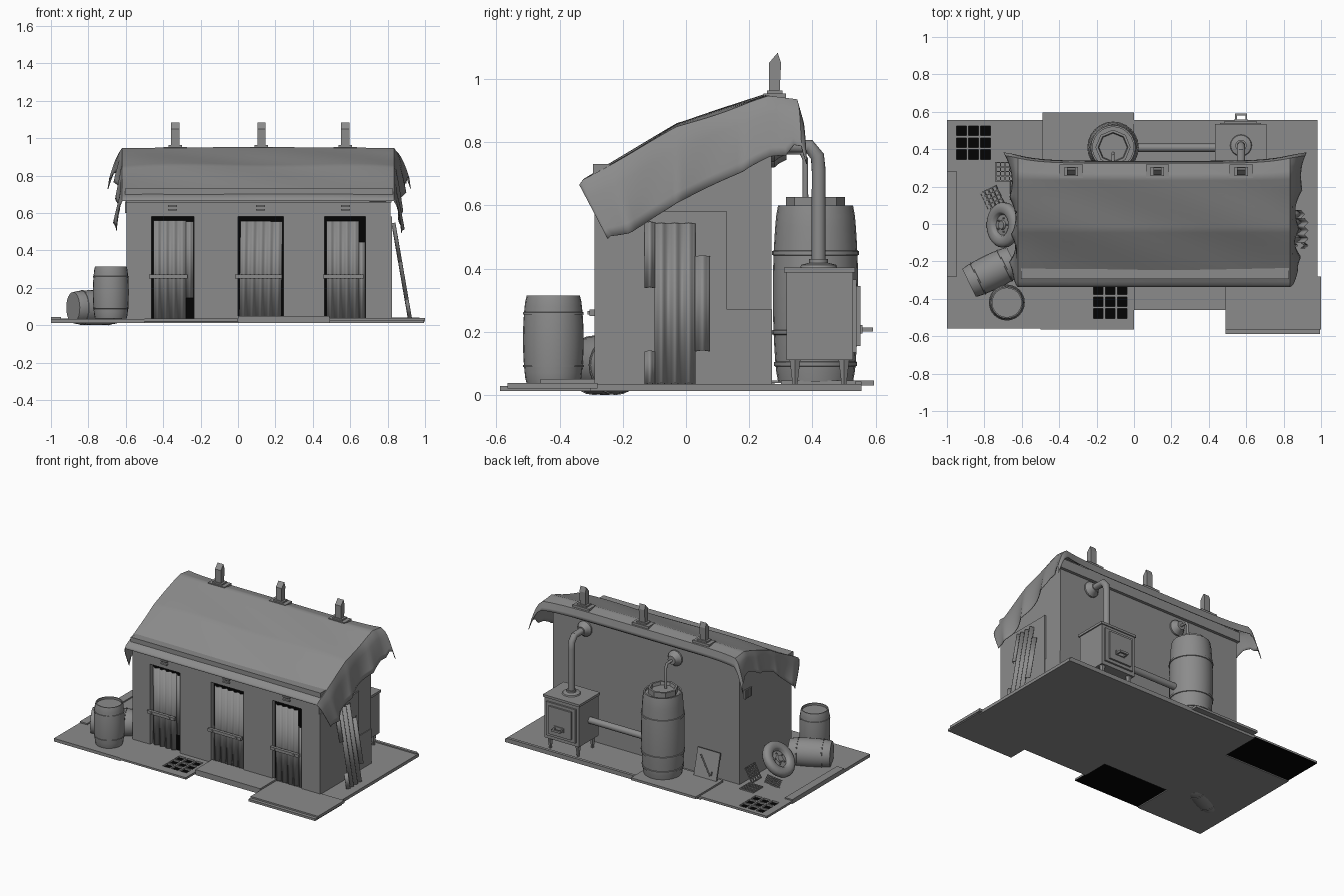
import bpy, bmesh, math
from mathutils import Matrix, Vector

if "Cube" in bpy.data.objects:
    bpy.data.objects.remove(bpy.data.objects["Cube"])

T = Matrix.Translation
def R(deg, axis): return Matrix.Rotation(math.radians(deg), 4, axis)

def material(name, v):
    m = bpy.data.materials.new(name)
    m.diffuse_color = (v, v, v, 1)
    m.use_nodes = True
    m.node_tree.nodes["Principled BSDF"].inputs["Base Color"].default_value = m.diffuse_color
    return m
dark, grey = material("dark_void", .001), material("weathered_grey", .26)

def smooth(o, angle=35):
    bpy.ops.object.select_all(action='DESELECT')
    o.select_set(True); bpy.context.view_layer.objects.active = o
    bpy.ops.object.shade_smooth_by_angle(angle=math.radians(angle))

def finish(name, bm, mat=None, angle=None, paint=grey):
    if mat is not None:
        bm.transform(mat)
    bmesh.ops.recalc_face_normals(bm, faces=bm.faces)
    me = bpy.data.meshes.new(name)
    bm.to_mesh(me); bm.free()
    me.materials.append(paint)
    o = bpy.data.objects.new(name, me)
    bpy.context.collection.objects.link(o)
    if angle:
        smooth(o, angle)
    return o

def boxes(name, specs, mat=None, paint=grey):
    # each spec: x0, x1, y0, y1, z0, z1
    bm = bmesh.new()
    for x0, x1, y0, y1, z0, z1 in specs:
        m = T(((x0+x1)/2, (y0+y1)/2, (z0+z1)/2)) @ Matrix.Diagonal((x1-x0, y1-y0, z1-z0, 1))
        bmesh.ops.create_cube(bm, size=1, matrix=m)
    return finish(name, bm, mat, None, paint)

def extrude(name, pts, vec):
    bm = bmesh.new()
    f = bm.faces.new([bm.verts.new(p) for p in pts])
    r = bmesh.ops.extrude_face_region(bm, geom=[f])
    bmesh.ops.translate(bm, vec=vec, verts=[v for v in r['geom'] if isinstance(v, bmesh.types.BMVert)])
    return finish(name, bm)

def lathe(name, prof, mat, segs=24, angle=35):
    bm = bmesh.new()
    vs = [bm.verts.new((r, 0, z)) for r, z in prof]
    es = [bm.edges.new(p) for p in zip(vs, vs[1:])]
    bmesh.ops.spin(bm, geom=vs+es, axis=(0, 0, 1), cent=(0, 0, 0), steps=segs, angle=2*math.pi)
    bmesh.ops.remove_doubles(bm, verts=bm.verts, dist=1e-5)
    return finish(name, bm, mat, angle)

def pipe(name, pts, r):
    cu = bpy.data.curves.new(name, 'CURVE'); cu.dimensions = '3D'
    s = cu.splines.new('POLY'); s.points.add(len(pts)-1)
    for p, c in zip(s.points, pts):
        p.co = (*c, 1)
    cu.bevel_depth = r; cu.bevel_resolution = 6; cu.use_fill_caps = True
    cu.materials.append(grey)
    o = bpy.data.objects.new(name, cu)
    bpy.context.collection.objects.link(o)
    bpy.ops.object.select_all(action='DESELECT')
    o.select_set(True); bpy.context.view_layer.objects.active = o
    bpy.ops.object.convert(target='MESH')
    smooth(bpy.context.object, 40)

def sheet(name, w, h, waves, mat, amp=0.007):
    # corrugated strip: width on x, ridges on z
    bm = bmesh.new(); n = waves*8
    cols = [[bm.verts.new((w*i/n, amp*math.cos(2*math.pi*i/8), z)) for z in (0, h)] for i in range(n+1)]
    for a, b in zip(cols, cols[1:]):
        bm.faces.new((a[0], b[0], b[1], a[1]))
    o = finish(name, bm, mat, 30)
    o.modifiers.new("thick", 'SOLIDIFY').thickness = 0.004

def lattice(name, x0, x1, y0, y1, z0, z1, gx, gy, n, pitch, hole, mat=None):
    def gaps(a, b, g):
        starts = [a] + [g+k*pitch+hole for k in range(n)]
        return zip(starts, [g+k*pitch for k in range(n)] + [b])
    boxes(name, [(a, b, y0, y1, z0, z1) for a, b in gaps(x0, x1, gx)] +
                [(x0, x1, a, b, z0, z1) for a, b in gaps(y0, y1, gy)], mat)

# paved base with two drain bays and a front step notch
outline = [(-1, -.56), (-.5, -.56), (-.5, -.28), (0, -.28), (0, -.46), (.98, -.46),
           (.98, .555), (-.5, .555), (-.5, .28), (-1, .28)]
extrude("base_plate", [(x, y, .013) for x, y in outline], (0, 0, .021))
lattice("front_drain_slab", -.5, 0, -.565, -.28, .022, .0345, -.217, -.505, 3, .064, .052)
lattice("rear_drain_slab", -1, -.5, .28, .555, .022, .0345, -.948, .345, 3, .064, .052)
for n, b in (("front", (-.5, 0, -.56, -.28)), ("rear", (-1, -.5, .28, .555))):
    boxes(n + "_drain_pit", [(*b, .02, .023)], None, dark)
boxes("front_step", [(0, .49, -.46, -.28, .02, .05)])
boxes("right_front_slab", [(.49, 1, -.565, -.28, .02, .038), (.49, .995, -.588, -.3, .013, .028)])
boxes("back_slab", [(-.49, 0, .3, .595, .03, .046)])
boxes("side_curbs", [(-1, -.945, -.28, .28, .03, .043), (.0, .97, .535, .555, .03, .042)])

# building shell, with door recesses cut in
X0, X1 = -.595, .815
wall = extrude("building", [(X0, -.29, .03), (X0, .27, .03), (X0, .27, .935), (X0, -.29, .68)], (X1-X0, 0, 0))
doors = [(-.462, -.235), (.0, .243), (.463, .682)]
cut = boxes("door_cutter", [(a, b, -.4, -.22, .034, .582) for a, b in doors])
cut.hide_render = True; cut.hide_viewport = True
m = wall.modifiers.new("doors", 'BOOLEAN'); m.object = cut; m.solver = 'EXACT'
boxes("door_voids", [(a, b, -.26, -.2205, .034, .582) for a, b in doors], None, dark)
boxes("right_wall_panels", [(.81, .824, -.29, .13, .03, .58), (.81, .82, .13, .272, .03, .27)])
boxes("rear_fascia", [(X0-.01, X1+.01, .265, .29, .85, .915)])
boxes("front_roof_plank", [(-.605, .83, -.295, -.235, .685, .731), (-.6, .82, -.305, -.28, .655, .69)])

# corrugated doors with torn corners, and their bars
sheet("door_left", .175, .525, 4, T((-.452, -.277, .036)))
sheet("door_left_patch", .042, .41, 1, T((-.279, -.275, .145)))
sheet("door_middle", .225, .522, 5, T((.006, -.277, .036)) @ R(.8, 'Y'))
sheet("door_right", .175, .52, 4, T((.472, -.277, .036)))
sheet("door_right_patch", .035, .41, 1, T((.645, -.275, .036)))
for x0, x1 in ((-.475, -.27), (-.015, .235), (.455, .67)):
    boxes("door_bar", [(x0, x1, -.306, -.286, .25, .27), (x0+.03, x0+.04, -.311, -.3, .254, .266),
                       (x1-.04, x1-.03, -.311, -.3, .254, .266)])
for x in (-.35, .12, .575):
    boxes("front_vent", [(x-.024, x+.024, -.304, -.28, z, z+.01) for z in (.612, .632)])
boxes("left_wall_vent", [(X0-.01, X0+.01, y, y+.011, .6, .66) for y in (.15, .17, .19, .21)])

# draped tarp: roof profile swept along x with hanging flaps on both ends
prof = [(-.338, .665), (-.325, .683), (-.03, .856), (.25, .951), (.325, .936), (.338, .88)]
rows = []
for (a, b), (c, d) in zip(prof, prof[1:]):
    k = max(2, int(math.hypot(c-a, d-b) / .018))
    rows += [(a+(c-a)*i/k, b+(d-b)*i/k) for i in range(k)]
rows.append(prof[-1])
NF, NT = 7, 30
def tarp_point(j, y, z):
    t = (y + .338) / .676                          # 0 front, 1 rear
    rear = max(0, t-.8)*5
    if NF <= j <= NF+NT:
        u = (j-NF) / NT
        edge = abs(2*u-1)**6
        x = -.62 + 1.455*u
        z += .004*math.sin(9*u+14*y)*math.sin(math.pi*t) - .01*edge*math.sin(math.pi*t)
        return x, y + .03*edge*rear, z
    left = j < NF
    f = (NF-j)/NF if left else (j-NF-NT)/NF
    length = .16 - .03*t if left else .175 + .06*math.sin(math.pi*t**.8)
    if t > .93: length = .15
    fold = 1 - 2*abs(math.sin(y*15 + (1 if left else .4)))     # sharp pleats
    out = .02 + .02*(1-t)**3 + .05*t**4 if left else .03 + .025*(1-t)**3 + .065*t**4
    x = f**.6*out + .013*f*fold
    z -= f*length + .004*f*fold + .01*math.sin(math.pi*t)
    y += f*.09*max(0, 1-t*2.2) + rear*(.03 + .015*f**.5)
    return (-.62-x if left else .835+x), y, z
bm = bmesh.new()
grid = [[bm.verts.new(tarp_point(j, y, z)) for j in range(2*NF+NT+1)] for y, z in rows]
for a, b in zip(grid, grid[1:]):
    for i in range(len(a)-1):
        bm.faces.new((a[i], a[i+1], b[i+1], b[i]))
tarp = finish("roof_tarp", bm, None, 40)
tarp.modifiers.new("cloth", 'SOLIDIFY').thickness = 0.004

# roof chimneys with slanted caps
for x in (-.335, .125, .573):
    boxes("chimney_base", [(x-.062, x+.062, .245, .317, .938, .954), (x-.036, x+.036, .256, .306, .95, .964)])
    extrude("chimney", [(x-.022, y, z) for y, z in ((.262, .95), (.262, 1.05), (.29, 1.083),
            (.301, 1.05), (.296, .95))], (.044, 0, 0))

# barrels with raised hoops
def barrel(name, r, h, mat, hoops=(.2, .8)):
    ts = [(i/16, 0) for i in range(1, 16) if all(abs(i/16-c) > .03 for c in hoops)]
    for c in hoops:
        ts += [(c-.014, 0), (c-.011, .035), (c+.011, .035), (c+.014, 0)]
    p = [(0, 0), (.86*r, 0)]
    p += [(r*(.87 + .11*math.sin(math.pi*t)**.7 + b), h*t) for t, b in sorted(ts)]
    p += [(.86*r, h), (.79*r, h), (.79*r, h-.014), (0, h-.014)]
    lathe(name, p, mat)
barrel("standing_barrel", .098, .278, T((-.68, -.42, .036)))
barrel("fallen_barrel", .096, .265, T((-.882, -.315, .094)) @ R(26, 'Z') @ R(90, 'Y'))
barrel("water_tank", .138, .558, T((-.112, .41, .042)), (.1, .28, .73))
lathe("tank_lid", [(0, 0), (.094, 0), (.094, .036), (.08, .036), (.075, .015), (0, .015)], T((-.112, .41, .59)), 8)

# wood stove
boxes("stove_body", [(.44, .70, .318, .528, .11, .39), (.432, .708, .31, .535, .388, .404)])
boxes("stove_door", [(.46, .68, .525, .54, .135, .365), (.485, .655, .535, .552, .155, .345),
                     (.535, .61, .55, .558, .195, .222)])
boxes("stove_handle", [(.54, .55, .55, .585, .2, .214), (.595, .605, .55, .585, .2, .214),
                       (.54, .605, .58, .592, .2, .214)])
for x in (.465, .675):
    for y in (.345, .5):
        lathe("stove_leg", [(0, 0), (.009, 0), (.02, .08), (0, .08)], T((x, y, .034)), 6)
lathe("stove_collar", [(0, 0), (.06, 0), (.055, .012), (.03, .018), (.03, .03), (0, .03)], T((.572, .42, .4)), 16)
pipe("stove_pipe", [(.572, .42, .41), (.572, .42, .71), (.572, .416, .755), (.572, .39, .787), (.572, .26, .79)], .022)
pipe("connecting_pipe", [(-.0, .408, .25), (.45, .408, .25)], .022)
pipe("tank_pipe", [(-.112, .378, .6), (-.112, .378, .745), (-.112, .366, .768), (-.112, .26, .772)], .009)
flange = [(0, 0), (.052, 0), (.052, .012), (.04, .026), (.028, .05), (0, .05)]
for x, z in ((.572, .79), (-.112, .772)):
    lathe("wall_flange", flange, T((x, .268, z)) @ R(-90, 'X'), 16)

# tyre leaning on the left wall
tyre = [(0, .018), (.022, .018), (.026, .006), (.055, .004), (.064, .022), (.071, .026), (.096, .03), (.113, .022),
        (.121, .01), (.121, -.01), (.113, -.022), (.096, -.03), (.071, -.026), (.05, -.01), (0, -.01)]
tm = T((-.698, -.005, .13)) @ R(-49, 'Y')
lathe("tyre", tyre, tm, 24, 40)
for k in range(5):
    lathe("wheel_nut", [(0, 0), (.005, 0), (.005, .008), (0, .008)], tm @ R(72*k, 'Z') @ T((.038, 0, .006)), 6)

# loose grates beside the left wall
for mat in (T((-.76, .14, .05)) @ R(25, 'Z') @ R(-20, 'Y'), T((-.69, .28, .042)),
            T((-.635, .18, .09)) @ R(-62, 'Y')):
    lattice("loose_grate", -.052, .052, -.052, .052, -.004, .004, -.046, -.046, 4, .0245, .0185, mat)

# board and pry bar leaning on the back wall
pm = T((-.38, .335, .036)) @ R(14, 'X')
boxes("leaning_board", [(-.085, .085, -.006, .006, 0, .19)], pm)
pipe("pry_bar", [pm @ Vector(p) for p in ((.05, .012, .15), (-.035, .012, .035), (-.045, .012, .04),
     (-.048, .012, .06))], .005)

# corrugated sheets leaning on the right wall
lean = R(-9.8, 'Y') @ R(90, 'Z')
def on_right(y, z): return T((.922 - .173*(z-.03), y, z)) @ lean
sheet("leaning_sheet", .13, .515, 3, on_right(-.1, .036), .009)
sheet("leaning_sheet_top_tab", .035, .21, 1, on_right(-.132, .34), .009)
sheet("leaning_sheet_bottom_tab", .035, .105, 1, on_right(-.132, .036), .009)
sheet("leaning_sheet_small", .048, .305, 1, on_right(.028, .14), .009)
